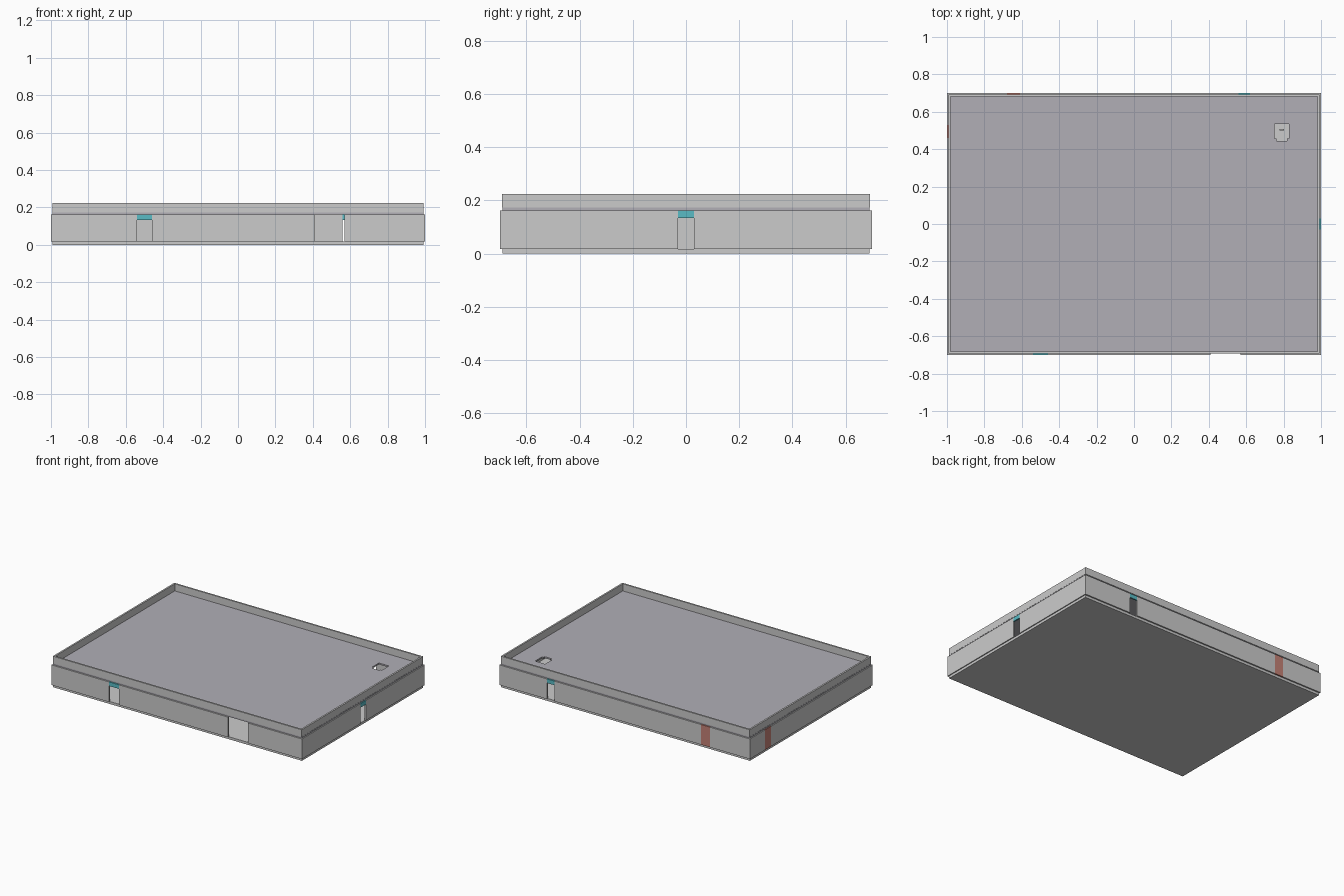
import bpy, bmesh

if "Cube" in bpy.data.objects:
    bpy.data.objects.remove(bpy.data.objects["Cube"])

def material(name, rgb):
    m = bpy.data.materials.new(name)
    m.diffuse_color = (*rgb, 1)
    m.use_nodes = True
    m.node_tree.nodes["Principled BSDF"].inputs["Base Color"].default_value = m.diffuse_color
    return m

TEAL = material("teal", (0.10, 0.50, 0.56))
RED = material("red", (0.55, 0.22, 0.18))
ROOF = material("roof_grey", (0.44, 0.43, 0.47))

def finish(name, bm, mat=None):
    bmesh.ops.recalc_face_normals(bm, faces=bm.faces)
    me = bpy.data.meshes.new(name)
    bm.to_mesh(me)
    bm.free()
    ob = bpy.data.objects.new(name, me)
    bpy.context.collection.objects.link(ob)
    if mat:
        me.materials.append(mat)
    return ob

def add_box(bm, x0, x1, y0, y1, z0, z1):
    verts = bmesh.ops.create_cube(bm, size=1)["verts"]
    for v in verts:
        v.co = ((x0 + x1) / 2 + v.co.x * (x1 - x0),
                (y0 + y1) / 2 + v.co.y * (y1 - y0),
                (z0 + z1) / 2 + v.co.z * (z1 - z0))

def box(name, *dims, mat=None):
    bm = bmesh.new()
    add_box(bm, *dims)
    return finish(name, bm, mat)

def prism(name, outline, z0, z1):
    bm = bmesh.new()
    face = bm.faces.new([bm.verts.new((x, y, z0)) for x, y in outline])
    top = bmesh.ops.extrude_face_region(bm, geom=[face])["geom"]
    for v in top:
        if isinstance(v, bmesh.types.BMVert):
            v.co.z = z1
    return finish(name, bm)

HX, HY, T = 1.0, 0.7, 0.010      # outer half sizes and wall thickness
Z0, Z1, DOOR = 0.018, 0.163, 0.134
IN = 0.007                       # setback of floor, roof and parapet

# Floor slab
box("floor_slab", -HX + IN, HX - IN, -HY + T, HY - T, 0, Z0)

# Each wall is a row of boxes split by doorways, a wide gate and red panels
def wall(side, openings):
    sign = 1 if side in ("back", "right") else -1
    along_x = side in ("front", "back")
    half = HX if along_x else HY - T
    depth = HY if along_x else HX

    def dims(a, b, z0, z1):
        d = sorted((sign * depth, sign * (depth - T)))
        return (a, b, *d, z0, z1) if along_x else (*d, a, b, z0, z1)

    bm = bmesh.new()
    start = -half
    for a, b, kind in sorted(openings):
        add_box(bm, *dims(start, a, Z0, Z1))
        start = b
        if kind == "door":
            box(side + "_door_header", *dims(a, b, DOOR, Z1), mat=TEAL)
        elif kind == "panel":
            split = b - 0.02
            box(side + "_panel_wide", *dims(a, split, Z0, Z1), mat=RED)
            box(side + "_panel_narrow", *dims(split, b, Z0, Z1), mat=RED)
    add_box(bm, *dims(start, half, Z0, Z1))
    finish(side + "_wall", bm)

wall("front", [(-0.54, -0.46, "door"), (0.41, 0.57, "gate")])
wall("back", [(0.56, 0.62, "door"), (-0.68, -0.61, "panel")])
wall("right", [(-0.03, 0.03, "door")])
wall("left", [(0.46, 0.53, "panel")])

# Roof slab with a stepped hatch opening
roof = box("roof_slab", -HX + IN, HX - IN, -HY + T, HY - T, Z1 - 0.001, 0.173, mat=ROOF)
hatch = [(0.75, 0.535), (0.75, 0.457), (0.762, 0.457), (0.762, 0.443),
         (0.818, 0.443), (0.818, 0.457), (0.83, 0.457), (0.83, 0.535)]
cutter = prism("hatch_cutter", hatch, 0.1, 0.25)
cutter.hide_render = True
cutter.hide_viewport = True
cutter.display_type = 'WIRE'
mod = roof.modifiers.new("hatch_hole", 'BOOLEAN')
mod.object = cutter
mod.operation = 'DIFFERENCE'
mod.solver = 'EXACT'

# Small handle below the hatch
box("hatch_post", 0.778, 0.802, 0.501, 0.508, Z0, 0.05)

# Parapet around the roof
P = 0.012
px, py = HX - IN, HY - IN
bm = bmesh.new()
for s in (-1, 1):
    add_box(bm, -px, px, *sorted((s * py, s * (py - P))), 0.174, 0.225)
    add_box(bm, *sorted((s * px, s * (px - P))), -py + P, py - P, 0.174, 0.225)
finish("parapet", bm)
